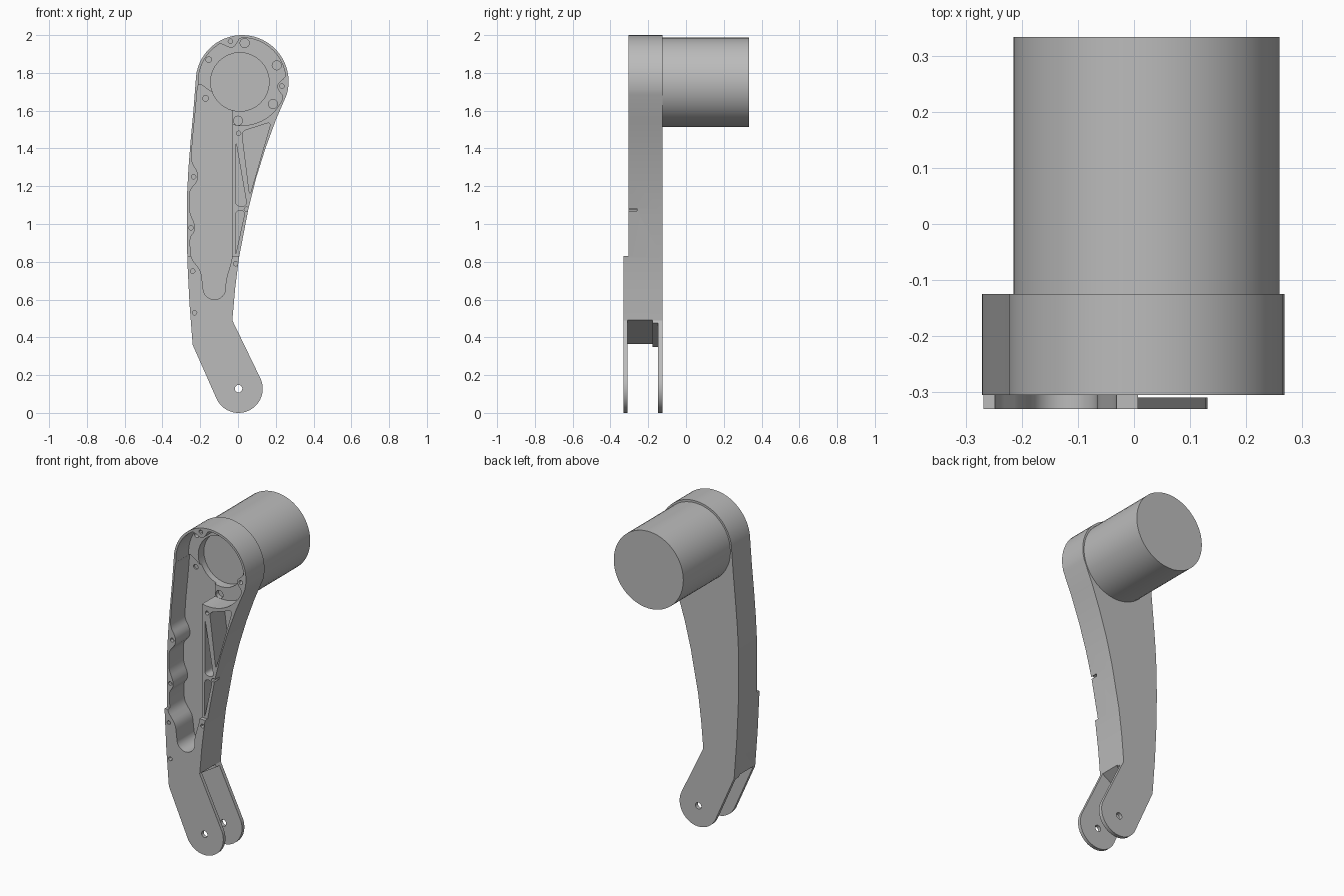
import bpy, bmesh, math

if "Cube" in bpy.data.objects:
    bpy.data.objects.remove(bpy.data.objects["Cube"])

grey = bpy.data.materials.new("grey metal")
grey.diffuse_color = (0.5, 0.5, 0.5, 1)
grey.use_nodes = True
grey.node_tree.nodes["Principled BSDF"].inputs["Base Color"].default_value = grey.diffuse_color


def prism(name, pts, y0, y1):
    """Extrude an x-z outline from y0 to y1."""
    bm = bmesh.new()
    face = bm.faces.new([bm.verts.new((x, y0, z)) for x, z in pts])
    ext = bmesh.ops.extrude_face_region(bm, geom=[face])
    for v in ext["geom"]:
        if isinstance(v, bmesh.types.BMVert):
            v.co.y = y1
    bmesh.ops.recalc_face_normals(bm, faces=bm.faces)
    mesh = bpy.data.meshes.new(name)
    bm.to_mesh(mesh)
    bm.free()
    mesh.materials.append(grey)
    ob = bpy.data.objects.new(name, mesh)
    bpy.context.collection.objects.link(ob)
    return ob


def arc(cx, cz, r, a0, a1, n):
    """Points on an arc, angles in degrees, both ends included."""
    return [(cx + r * math.cos(math.radians(a0 + (a1 - a0) * i / n)),
             cz + r * math.sin(math.radians(a0 + (a1 - a0) * i / n))) for i in range(n + 1)]


def disc(cx, cz, r, n=32):
    return arc(cx, cz, r, 0, 360, n)[:-1]


def rounded(pts, r, n=4):
    """Round the corners of a polygon with small quadratic curves."""
    out = []
    for i, (x, z) in enumerate(pts):
        ends = []
        for px, pz in (pts[i - 1], pts[(i + 1) % len(pts)]):
            d = math.hypot(px - x, pz - z)
            t = min(r, d * 0.45) / d
            ends.append((x + (px - x) * t, z + (pz - z) * t))
        (ax, az), (bx, bz) = ends
        for k in range(n + 1):
            t = k / n
            out.append(((1 - t) ** 2 * ax + 2 * t * (1 - t) * x + t * t * bx,
                        (1 - t) ** 2 * az + 2 * t * (1 - t) * z + t * t * bz))
    return out


def cut(target, pts, y0, y1):
    """Subtract an extruded outline from the target."""
    tool = prism("cutter", pts, y0, y1)
    mod = target.modifiers.new("cut", "BOOLEAN")
    mod.operation, mod.solver, mod.object = "DIFFERENCE", "EXACT", tool
    bpy.context.view_layer.objects.active = target
    bpy.ops.object.modifier_apply(modifier=mod.name)
    bpy.data.objects.remove(tool)


HX, HZ = 0.022, 1.754            # head centre
FRONT, PAD, BACK = -0.305, -0.33, -0.125

# Arm body: round head, bowed sides, rounded foot
outline = arc(HX, HZ, 0.246, -16, 180, 32)
outline += [(-0.236, 1.6), (-0.25, 1.45), (-0.262, 1.3), (-0.27, 1.15), (-0.271, 0.98),
            (-0.268, 0.8), (-0.257, 0.58), (-0.24, 0.36)]
outline += arc(0.003, 0.128, 0.128, 204, 388, 24)
outline += [(-0.03, 0.49), (-0.015, 0.66), (0.005, 0.82), (0.055, 1.08), (0.095, 1.24),
            (0.145, 1.4), (0.2, 1.55)]
arm = prism("arm", outline, PAD, BACK)

# Step above the raised lower pad
cut(arm, [(-0.5, 0.83), (0.5, 0.83), (0.5, 2.2), (-0.5, 2.2)], -0.5, FRONT)

# Fork slot between the two foot plates, with a chamfered inner corner
cut(arm, [(-0.34, 0.304), (0.07, 0.552), (0.5, 0.3), (0.5, -0.2), (-0.34, -0.2)], -0.309, -0.178)
cut(arm, [(-0.34, 0.284), (0.07, 0.532), (0.5, 0.3), (0.5, -0.2), (-0.34, -0.2)], -0.2, -0.148)

# Long main pocket with boss bumps along the left wall
pocket = [(-0.03, 1.62), (-0.03, 0.82), (-0.065, 0.7)]
pocket += arc(-0.125, 0.66, 0.06, 0, -180, 12)
pocket += [(-0.195, 0.75), (-0.25, 0.82), (-0.255, 0.93), (-0.228, 0.96), (-0.228, 1.0),
           (-0.257, 1.06), (-0.257, 1.18), (-0.212, 1.225), (-0.212, 1.275), (-0.248, 1.33),
           (-0.24, 1.45), (-0.225, 1.6), (-0.212, 1.75)]
cut(arm, rounded(pocket, 0.03), -0.4, -0.165)

# Round head recess, notched around two rim lugs
head = []
for i in range(96):
    a = math.radians(i * 3.75)
    r = 0.232
    for lug in (106, -7):
        d = (i * 3.75 - lug + 180) % 360 - 180
        r -= 0.045 * max(0, 1 - (d / 13) ** 2)
    head.append((HX + r * math.cos(a), HZ + r * math.sin(a)))
cut(arm, head, -0.4, -0.18)

# Motor bore
cut(arm, disc(0.01, 1.752, 0.155), -0.4, -0.1)

# Triangular lightening pockets
for tri in ([(-0.012, 1.44), (-0.012, 1.095), (0.048, 1.095)],
            [(0.02, 1.49), (0.175, 1.54), (0.062, 1.15)],
            [(-0.014, 1.07), (0.038, 1.07), (-0.014, 0.83)]):
    cut(arm, rounded(tri, 0.025), -0.4, -0.165)

# Small screw holes in the front faces
for x, z in ((-0.235, 1.25), (-0.249, 0.98), (-0.24, 0.75), (-0.23, 0.53), (-0.012, 0.79),
             (0.045, 1.078), (0.003, 1.48), (0.232, 1.73), (-0.04, 1.968)):
    cut(arm, disc(x, z, 0.012, 12), -0.4, -0.26)

# Screw holes in the recess floor
for x, z, r in ((0.035, 1.958, 0.024), (0.205, 1.84, 0.024), (0.185, 1.635, 0.024),
                (0.0, 1.547, 0.024), (-0.155, 1.87, 0.015), (-0.172, 1.665, 0.015)):
    cut(arm, disc(x, z, r, 16), -0.2, -0.155)

# Pivot hole through both foot plates
cut(arm, disc(0.003, 0.128, 0.02, 16), -0.4, 0)

# Motor housing behind the head
motor = prism("motor_housing", disc(HX, 1.75, 0.237, 48), BACK, 0.333)

for ob in (arm, motor):
    bpy.ops.object.select_all(action="DESELECT")
    ob.select_set(True)
    bpy.context.view_layer.objects.active = ob
    bpy.ops.object.shade_smooth_by_angle(angle=math.radians(30))
